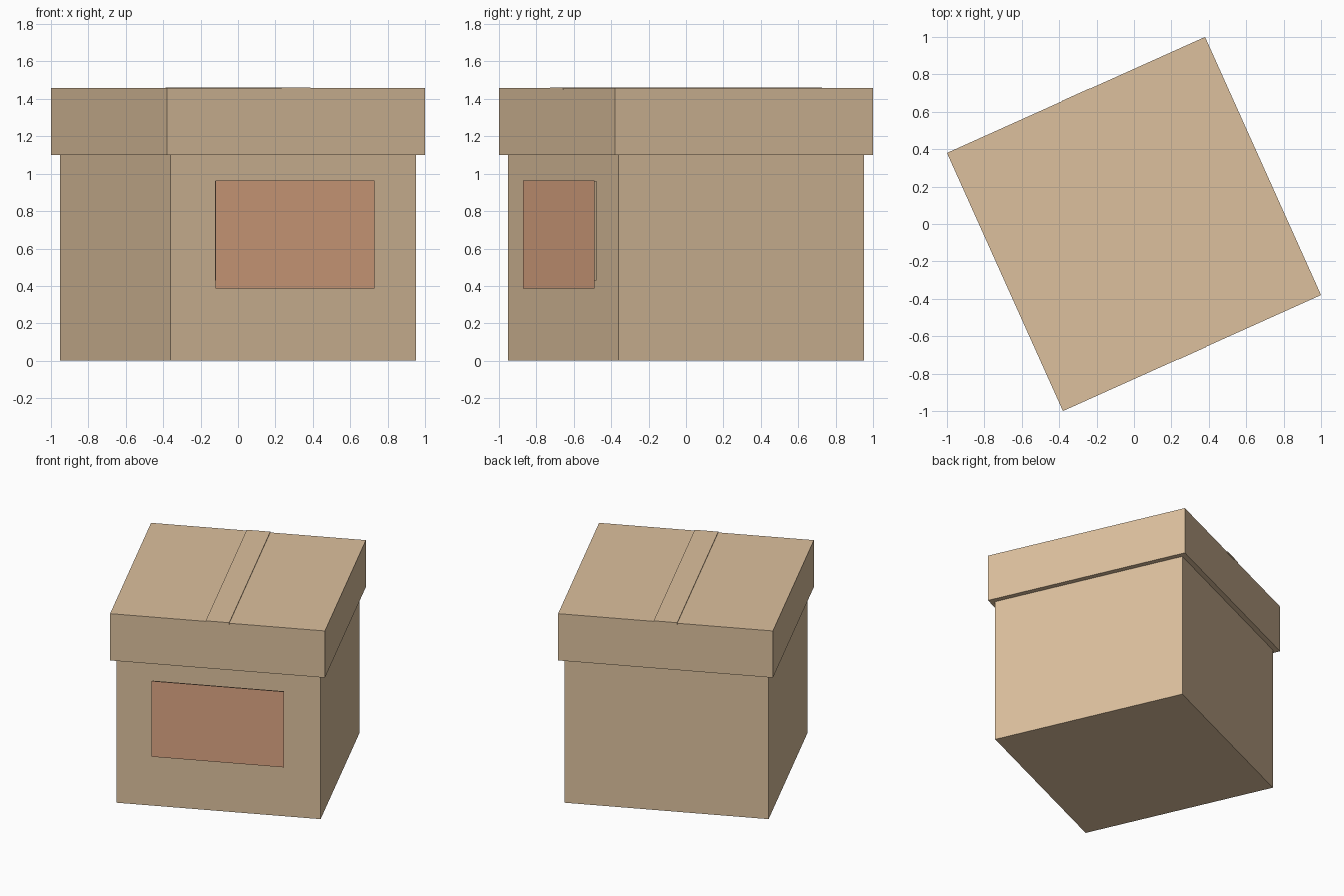
import bpy
from math import radians, cos, sin
from mathutils import Matrix

if "Cube" in bpy.data.objects:
    bpy.data.objects.remove(bpy.data.objects["Cube"])

TURN = Matrix.Rotation(radians(24.2), 4, 'Z')


def material(name, rgb):
    m = bpy.data.materials.new(name)
    m.diffuse_color = (*rgb, 1)
    m.use_nodes = True
    m.node_tree.nodes["Principled BSDF"].inputs["Base Color"].default_value = m.diffuse_color
    return m


card = material("cardboard", (0.72, 0.53, 0.34))
red = material("label_red", (0.72, 0.38, 0.226))


def add_mesh(name, verts, faces, mat):
    me = bpy.data.meshes.new(name)
    me.from_pydata(verts, [], faces)
    me.materials.append(mat)
    ob = bpy.data.objects.new(name, me)
    bpy.context.collection.objects.link(ob)
    ob.matrix_world = TURN
    return ob


def box(name, width, depth, z0, z1, mat):
    x, y = width / 2, depth / 2
    ring = [(-x, -y), (x, -y), (x, y), (-x, y)]
    verts = [(a, b, z) for z in (z0, z1) for a, b in ring]
    sides = [(i, (i + 1) % 4, (i + 1) % 4 + 4, i + 4) for i in range(4)]
    return add_mesh(name, verts, [(3, 2, 1, 0), (4, 5, 6, 7)] + sides, mat)


def front_panel(name, half, y, z0, z1, mat):
    verts = [(-half, y, z0), (half, y, z0), (half, y, z1), (-half, y, z1)]
    return add_mesh(name, verts, [(0, 1, 2, 3)], mat)


# Box body and overhanging lid
box("box_body", 1.438, 1.438, 0, 1.10, card)
box("box_lid", 1.513, 1.513, 1.10, 1.457, card)

# Thin tape strip along the middle of the lid
box("lid_tape", 0.166, 1.517, 1.45, 1.462, card)

# Label standing just off the front face, with its backing sheet
front_panel("front_label", 0.466, -0.745, 0.385, 0.963, red)
front_panel("label_backing", 0.464, -0.732, 0.43, 0.96, card)
